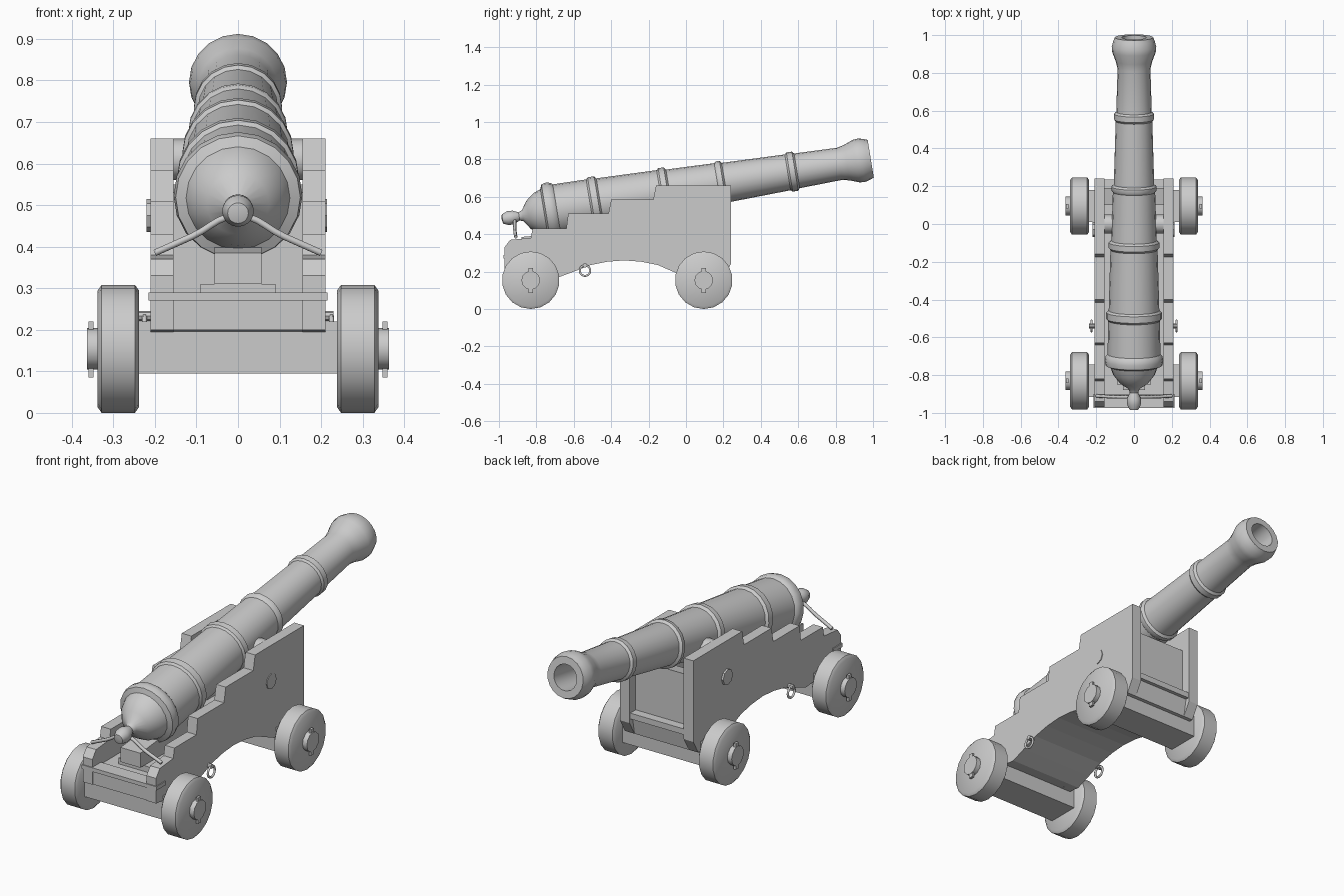
import bpy, bmesh, math
from mathutils import Matrix

if "Cube" in bpy.data.objects:
    bpy.data.objects.remove(bpy.data.objects["Cube"])


def finish(name, bm, smooth=False):
    bmesh.ops.recalc_face_normals(bm, faces=bm.faces[:])
    me = bpy.data.meshes.new(name)
    bm.to_mesh(me)
    bm.free()
    ob = bpy.data.objects.new(name, me)
    bpy.context.collection.objects.link(ob)
    if smooth:
        bpy.ops.object.select_all(action='DESELECT')
        ob.select_set(True)
        bpy.context.view_layer.objects.active = ob
        bpy.ops.object.shade_smooth_by_angle(angle=math.radians(40))
    return ob


def box(name, x, y, z):
    bm = bmesh.new()
    bmesh.ops.create_cube(bm, size=1)
    for v in bm.verts:
        v.co = [(a[0] + a[1]) / 2 + c * (a[1] - a[0]) for c, a in zip(v.co, (x, y, z))]
    return finish(name, bm)


def slab(name, profile, x0, x1):
    """Extrude a (y, z) outline from x0 to x1."""
    bm = bmesh.new()
    a = [bm.verts.new((x0, y, z)) for y, z in profile]
    b = [bm.verts.new((x1, y, z)) for y, z in profile]
    bm.faces.new(a)
    bm.faces.new(list(reversed(b)))
    for i in range(len(a)):
        bm.faces.new((a[i - 1], a[i], b[i], b[i - 1]))
    return finish(name, bm)


def lathe(name, profile, matrix, segments):
    """Revolve (radius, height) pairs about local z, then place with matrix."""
    bm = bmesh.new()
    vs = [bm.verts.new((r, 0, h)) for r, h in profile]
    es = [bm.edges.new(p) for p in zip(vs, vs[1:])]
    bmesh.ops.spin(bm, geom=vs + es, axis=(0, 0, 1), cent=(0, 0, 0),
                   angle=math.tau, steps=segments)
    bmesh.ops.remove_doubles(bm, verts=bm.verts[:], dist=1e-4)
    bm.transform(matrix)
    return finish(name, bm, True)


def rope(name, pts, r, cyclic=False):
    cu = bpy.data.curves.new(name, 'CURVE')
    cu.dimensions = '3D'
    cu.bevel_depth, cu.bevel_resolution, cu.resolution_u = r, 1, 5
    cu.use_fill_caps = True
    sp = cu.splines.new('BEZIER')
    sp.bezier_points.add(len(pts) - 1)
    sp.use_cyclic_u = cyclic
    for b, p in zip(sp.bezier_points, pts):
        b.co = p
        b.handle_left_type = b.handle_right_type = 'AUTO'
    ob = bpy.data.objects.new(name, cu)
    bpy.context.collection.objects.link(ob)


def along_x(x, y, z):
    return Matrix.Translation((x, y, z)) @ Matrix.Rotation(math.pi / 2, 4, 'Y')


# Barrel: height runs along the tilted axis from the breech (h = 0 is y = -0.68)
slope = math.atan(0.164)
barrel_place = Matrix.Translation((0, -0.68, 0.53)) @ Matrix.Rotation(slope - math.pi / 2, 4, 'X')
barrel = [(0, -.31), (.025, -.305), (.038, -.275), (.036, -.245), (.022, -.215), (.03, -.195),
          (.075, -.165), (.11, -.12), (.125, -.08), (.15, -.07), (.155, -.045), (.15, -.02),
          (.14, -.01), (.137, .17), (.147, .18), (.147, .215), (.134, .225),
          (.125, .55), (.134, .56), (.134, .59), (.12, .60),
          (.112, .86), (.12, .87), (.12, .89), (.107, .90),
          (.097, 1.24), (.106, 1.25), (.106, 1.28), (.094, 1.29),
          (.087, 1.52), (.096, 1.56), (.115, 1.61), (.118, 1.64), (.11, 1.67), (.102, 1.69),
          (.065, 1.69), (.06, .9), (0, .9)]
lathe("barrel", barrel, barrel_place, 20)

# Trunnions resting in the cheeks
lathe("trunnions", [(0, -.2), (.05, -.2), (.05, .2), (0, .2)], along_x(0, 0, .61), 12)

# Stepped cheeks with an arched underside
arch = [(-.68, .17), (-.6, .2), (-.51, .235), (-.42, .253), (-.33, .26),
        (-.24, .253), (-.15, .235), (-.07, .2), (0, .17)]
cheek = [(-.97, .2)] + arch + [(.2, .17), (.24, .24), (.24, .66), (-.16, .66), (-.175, .585),
         (-.4, .585), (-.415, .51), (-.63, .51), (-.64, .43), (-.82, .43), (-.83, .38),
         (-.94, .37), (-.97, .33)]
for s, side in ((1, "right"), (-1, "left")):
    slab(side + "_cheek", cheek, s * .155, s * .21)

# Bed, end boards, transom and elevating wedge
slab("arched_bed", [(-.95, .2)] + arch + [(.2, .17), (.22, .28), (-.95, .28)], -.155, .155)
box("front_board", (-.155, .155), (-.965, -.92), (.2, .272))
box("front_ledge", (-.215, .215), (-.975, -.9), (.27, .29))
box("transom_ledge", (-.155, .155), (.14, .235), (.26, .29))
slab("transom", [(.1, .28), (.19, .28), (.19, .55), (.1, .53)], -.155, .155)
box("wedge_bed", (-.09, .09), (-.85, -.4), (.28, .31))
slab("wedge", [(-.88, .31), (-.4, .31), (-.4, .43), (-.88, .385)], -.057, .057)

# Axles, wheels, hubs and linch pins
wheel = [(0, -.05), (.14, -.05), (.154, -.04), (.154, .04), (.14, .05), (0, .05)]
for y, end in ((-.83, "front"), (.095, "back")):
    box(end + "_axle", (-.26, .26), (y - .085, y + .085), (.095, .22))
    for s, side in ((1, "right"), (-1, "left")):
        m = along_x(s * .288, y, .154) @ Matrix.Diagonal((1, 1, s, 1))
        lathe(f"{end}_{side}_wheel", wheel, m, 18)
        hub = [(0, .03), (.05, .03), (.05, .075), (0, .075)]
        lathe(f"{end}_{side}_hub", hub, m, 12)
        x = s * .354
        box(f"{end}_{side}_pin", (x - .006, x + .006), (y - .012, y + .012), (.085, .22))

# Breech rope from the cascabel to the cheeks, side rings and bolt heads
rope("breech_rope", [(-.2, -.91, .385), (-.11, -.915, .425), (0, -.915, .475),
                     (.11, -.915, .425), (.2, -.91, .385)], .009)
for s, side in ((1, "right"), (-1, "left")):
    ring = [(s * .225, -.54 + .028 * math.cos(a), .205 + .028 * math.sin(a))
            for a in (0, math.pi / 2, math.pi, 1.5 * math.pi)]
    rope(side + "_ring", ring, .006, True)
    lathe(side + "_ring_bolt", [(0, -.02), (.012, -.02), (.012, .012), (0, .012)],
          along_x(s * .218, -.54, .233), 8)
    lathe(side + "_bolt", [(0, -.01), (.04, -.01), (.04, .004), (0, .004)],
          along_x(s * .21, -.03, .475), 8)
